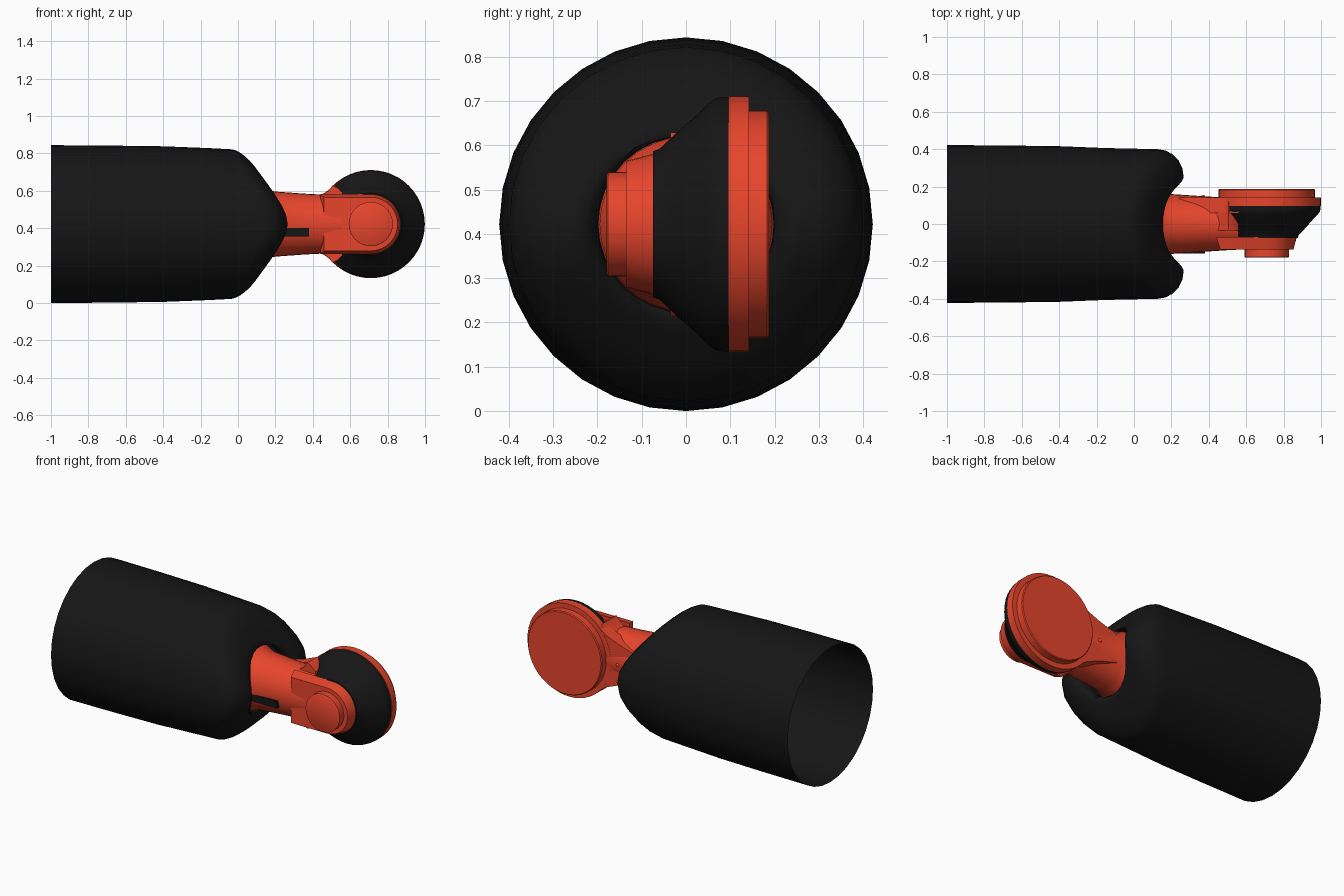
import bpy, bmesh, math
from mathutils import Vector

if "Cube" in bpy.data.objects:
    bpy.data.objects.remove(bpy.data.objects["Cube"])

ZC = 0.422          # height of the main axis
WX = 0.71           # wheel axle position


def material(name, rgb):
    m = bpy.data.materials.new(name)
    m.diffuse_color = (*rgb, 1)
    m.use_nodes = True
    m.node_tree.nodes["Principled BSDF"].inputs["Base Color"].default_value = m.diffuse_color
    return m


BLACK = material("black_rubber", (0.008, 0.008, 0.008))
RED = material("red_paint", (0.8, 0.06, 0.025))


def finish(name, bm, mat, angle=35):
    bmesh.ops.recalc_face_normals(bm, faces=bm.faces)
    me = bpy.data.meshes.new(name)
    bm.to_mesh(me)
    bm.free()
    me.materials.append(mat)
    ob = bpy.data.objects.new(name, me)
    bpy.context.collection.objects.link(ob)
    bpy.ops.object.select_all(action='DESELECT')
    bpy.context.view_layer.objects.active = ob
    ob.select_set(True)
    bpy.ops.object.shade_smooth_by_angle(angle=math.radians(angle))
    return ob


def loft(name, rings, mat, cap_start=True, cap_end=True, angle=35):
    """Skin a list of closed point rings that all have the same count."""
    bm = bmesh.new()
    vs = [[bm.verts.new(p) for p in ring] for ring in rings]
    n = len(vs[0])
    for a, b in zip(vs, vs[1:]):
        for i in range(n):
            j = (i + 1) % n
            bm.faces.new((a[i], a[j], b[j], b[i]))
    if cap_start:
        bm.faces.new(vs[0])
    if cap_end:
        bm.faces.new(vs[-1])
    return finish(name, bm, mat, angle)


def turned_on_axle(name, profile, mat, n=48):
    """Lathe (y, radius) pairs around the wheel axle."""
    rings = [[(WX + r * math.cos(2 * math.pi * i / n), y,
               ZC + r * math.sin(2 * math.pi * i / n)) for i in range(n)]
             for y, r in profile]
    return loft(name, rings, mat)


def plate(name, outline, y0, y1, mat, outline2=None):
    """Prism through y from an (x, height) outline."""
    return loft(name, [[(x, y0, ZC + z) for x, z in outline],
                       [(x, y1, ZC + z) for x, z in (outline2 or outline)]], mat)


# Sleeve: tapered round tube with a wedge nose and a funnel around the arm
def nose(dz):
    return 0.345 - 0.79 * math.hypot(dz, 0.1)


N = 32
rings = [[] for _ in range(15)]
for i in range(N):
    a = 2 * math.pi * i / N
    s, c = math.sin(a), math.cos(a)
    k = abs(c)
    depth, round_r = 0.14 * (1 - 0.6 * k), 0.15 * (1 - 0.4 * k)
    pts = [(-1, 0.422), (-0.7, 0.42), (-0.4, 0.416), (-0.15, 0.406)]
    for j in range(6):                                  # rounded shoulder
        t = j / 5 * math.pi / 2
        r = 0.4 - round_r * (1 - math.cos(t))
        pts.append((nose(r * k) - depth * (1 - math.sin(t)), r))
    for r, dip in ((0.25, 0), (0.225, 0.012), (0.208, 0.03), (0.2, 0.06), (0.198, 0.12)):
        pts.append((nose(r * k) - dip * (1 - 0.7 * k), r))
    for ring, (x, r) in zip(rings, pts):
        ring.append((x, r * s, ZC + r * c))
loft("sleeve", rings, BLACK, False, False, 50)

# Arm: oval tapered bar rising out of the sleeve
arm = [(0.03, 0.198, 0.198), (0.12, 0.195, 0.197), (0.17, 0.17, 0.18),
       (0.2, 0.16, 0.174), (0.35, 0.15, 0.163), (0.5, 0.14, 0.155), (0.56, 0.137, 0.155)]
loft("arm", [[(x, ry * math.sin(2 * math.pi * i / N), ZC + rz * math.cos(2 * math.pi * i / N))
              for i in range(N)] for x, ry, rz in arm], RED)


# Front cheek: bevelled plate with a rounded end around the axle
def cheek(r, x0):
    arc = [(-90 + 180 * i / 20) * math.pi / 180 for i in range(21)]
    return [(x0, -r)] + [(WX + r * math.cos(t), r * math.sin(t)) for t in arc] + [(x0, r)]


plate("front_cheek", cheek(0.143, 0.46), -0.135, -0.07, RED, cheek(0.16, 0.44))
turned_on_axle("axle_boss", [(-0.18, 0.112), (-0.176, 0.118), (-0.12, 0.118)], RED)

# Wheel: dished black cone with stepped red cover behind
turned_on_axle("wheel", [(-0.075, 0.165), (-0.06, 0.17), (-0.02, 0.208), (0.02, 0.243),
                         (0.05, 0.272), (0.065, 0.283), (0.08, 0.287), (0.1, 0.287)], BLACK)
turned_on_axle("cover_rim", [(0.096, 0.289), (0.142, 0.289)], RED)
turned_on_axle("cover_cap", [(0.14, 0.257), (0.183, 0.257), (0.188, 0.252)], RED)

# Flat web behind the arm, and the two flared gussets hugging the wheel
web = [(0.24, 0.09), (0.36, 0.125), (0.46, 0.165), (0.56, 0.24)]
plate("back_web", web + [(x, -z) for x, z in reversed(web)], 0.06, 0.141, RED)
gusset = [(0.42, 0.13), (0.46, 0.16), (0.485, 0.18), (0.505, 0.207),
          (0.53, 0.195), (0.56, 0.165), (0.56, 0.13)]
for side, name in ((1, "upper_gusset"), (-1, "lower_gusset")):
    plate(name, [(x, side * z) for x, z in gusset], -0.035, 0.12, RED)

# Dark slot on the front and a small pin on the back of the arm
slot = [(0.2, -0.067), (0.38, -0.067), (0.38, -0.022), (0.2, -0.022)]
plate("slot", slot, -0.157, -0.1, BLACK)
bm = bmesh.new()
bmesh.ops.create_uvsphere(bm, u_segments=12, v_segments=8, radius=0.012)
bmesh.ops.translate(bm, verts=bm.verts, vec=Vector((0.37, 0.143, ZC)))
finish("pin", bm, RED)
